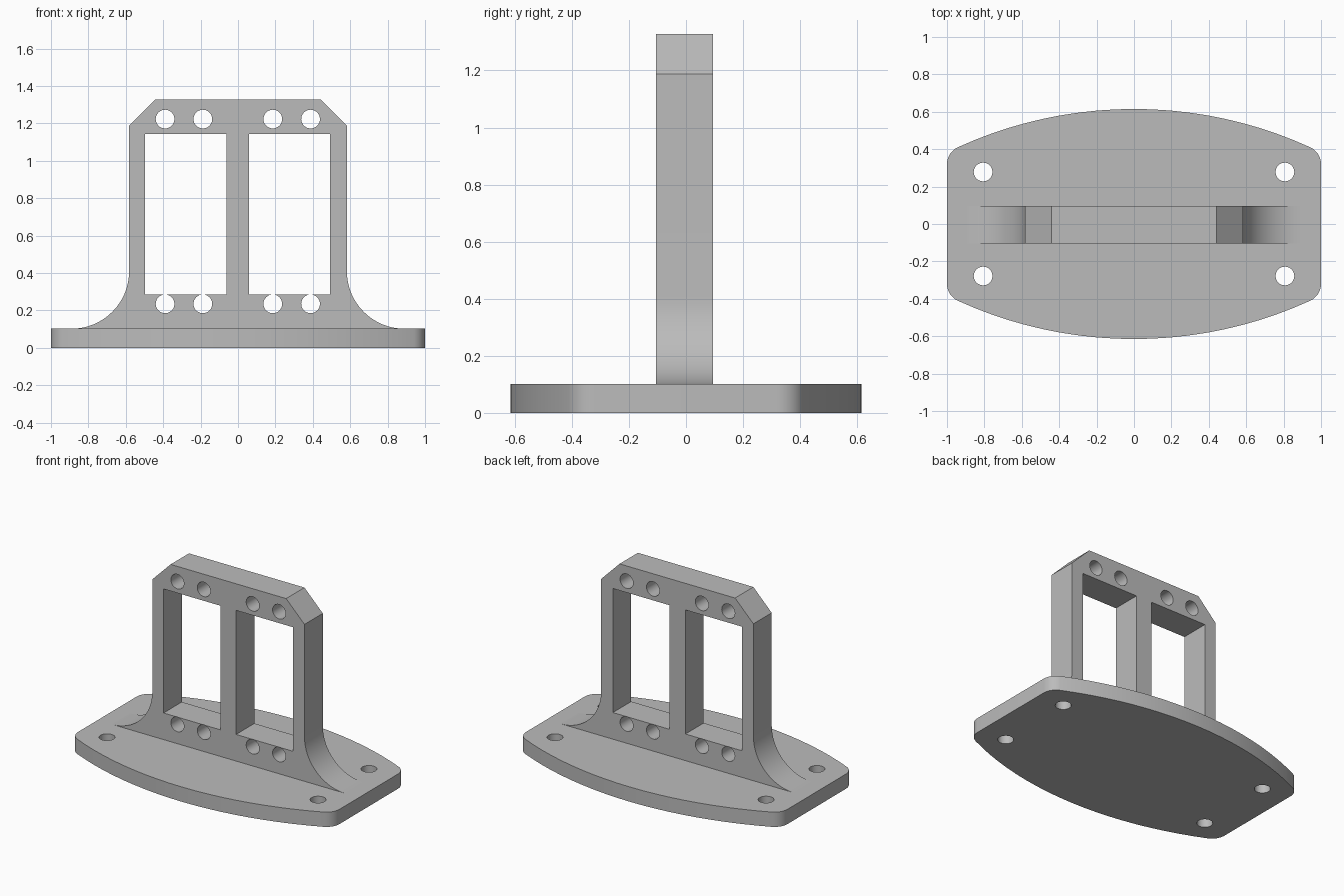
import bpy
import bmesh
from math import sin, cos, pi, radians, sqrt, atan2
from mathutils import Matrix

cube = bpy.data.objects.get("Cube")
if cube:
    bpy.data.objects.remove(cube, do_unlink=True)

GREY = (0.5, 0.5, 0.5, 1)
grey = bpy.data.materials.new("plain grey")
grey.use_nodes = True
grey.diffuse_color = GREY
grey.node_tree.nodes["Principled BSDF"].inputs["Base Color"].default_value = GREY


def arc(cx, cy, r, start, end, steps):
    """Points along an arc, angles in radians."""
    angles = [start + (end - start) * i / steps for i in range(steps + 1)]
    return [(cx + r * cos(a), cy + r * sin(a)) for a in angles]


def circle(cx, cy, r):
    return arc(cx, cy, r, 0, 2 * pi, 32)[:-1]


def flip_x(points):
    return [(-x, y) for x, y in reversed(points)]


def plate(name, loops, thickness, matrix):
    """Extrude an outline (first loop) with holes (other loops)."""
    bm = bmesh.new()
    edges = []
    for loop in loops:
        verts = [bm.verts.new((x, y, 0)) for x, y in loop]
        edges += [bm.edges.new((v, verts[i - 1])) for i, v in enumerate(verts)]
    bmesh.ops.triangle_fill(bm, edges=edges, use_beauty=True, normal=(0, 0, 1))
    top = bmesh.ops.extrude_face_region(bm, geom=bm.faces[:], use_keep_orig=True)
    moved = [g for g in top["geom"] if isinstance(g, bmesh.types.BMVert)]
    bmesh.ops.translate(bm, verts=moved, vec=(0, 0, thickness))
    bmesh.ops.recalc_face_normals(bm, faces=bm.faces[:])
    bm.transform(matrix)
    mesh = bpy.data.meshes.new(name)
    bm.to_mesh(mesh)
    bm.free()
    mesh.materials.append(grey)
    obj = bpy.data.objects.new(name, mesh)
    bpy.context.collection.objects.link(obj)
    bpy.ops.object.select_all(action='DESELECT')
    obj.select_set(True)
    bpy.context.view_layer.objects.active = obj
    bpy.ops.object.shade_smooth_by_angle(angle=radians(25))
    return obj


# Base: bowed long sides, straight ends, rounded corners
BASE_TOP = 0.102
half_depth, bow, corner = 0.615, 2.27, 0.1
bow_y = half_depth - bow
corner_x = 1 - corner
corner_y = bow_y + sqrt((bow - corner) ** 2 - corner_x ** 2)
tangent = atan2(corner_y - bow_y, corner_x)
back = arc(corner_x, corner_y, corner, 0, tangent, 8)
back += arc(0, bow_y, bow, tangent, pi - tangent, 20)[1:-1]
back += flip_x(arc(corner_x, corner_y, corner, 0, tangent, 8))
outline = back + [(-x, -y) for x, y in back]
bolt_holes = [circle(x, y, 0.05) for x in (-0.807, 0.807) for y in (-0.278, 0.278)]
plate("base_plate", [outline] + bolt_holes, BASE_TOP, Matrix())

# Upright frame: flared foot, chamfered top, two windows, eight holes
half_width, flare = 0.582, 0.308
right = [(half_width + flare, BASE_TOP - 0.05)]
right += arc(half_width + flare, BASE_TOP + flare, flare, 1.5 * pi, pi, 16)
right += [(half_width, 1.187), (0.442, 1.328)]
windows = [[(a, 0.286), (b, 0.286), (b, 1.144), (a, 1.144)]
           for a, b in ((-0.496, -0.062), (0.059, 0.493))]
holes = [circle(x, z, 0.05) for z in (0.235, 1.223)
         for x in (-0.39, -0.188, 0.186, 0.388)]
upright = Matrix.Translation((0, 0.095, 0)) @ Matrix.Rotation(pi / 2, 4, 'X')
plate("upright_frame", [right + flip_x(right)] + windows + holes, 0.2, upright)
